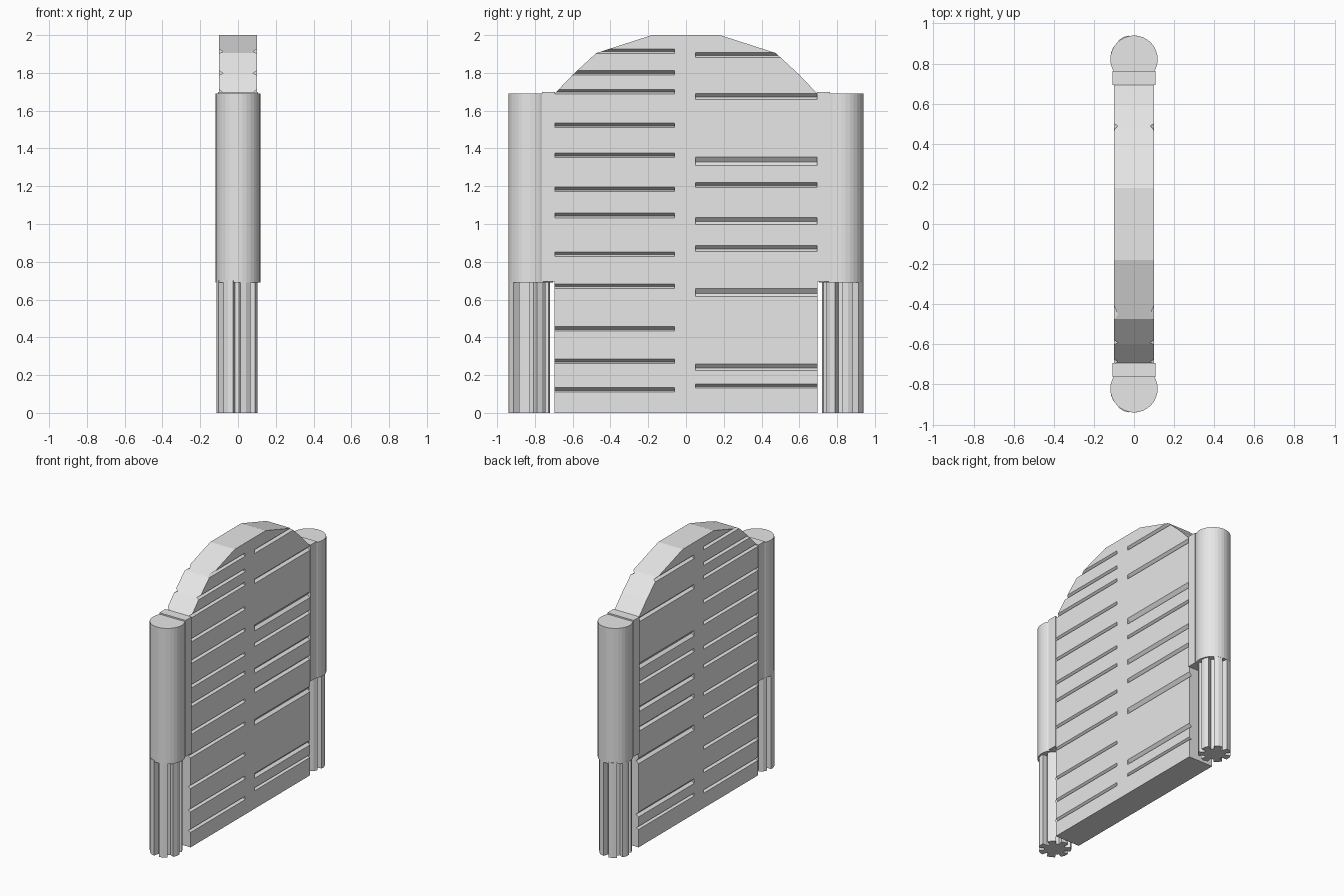
import bpy
import bmesh
from math import sin, cos, pi

cube = bpy.data.objects.get("Cube")
if cube:
    bpy.data.objects.remove(cube, do_unlink=True)

grey = bpy.data.materials.new("light grey")
grey.use_nodes = True
grey.diffuse_color = (0.8, 0.8, 0.8, 1)
grey.node_tree.nodes["Principled BSDF"].inputs["Base Color"].default_value = (0.8, 0.8, 0.8, 1)


def add_prism(bm, points, offset):
    """Extrude a closed outline of 3D points along an offset."""
    a = [bm.verts.new(p) for p in points]
    b = [bm.verts.new([c + d for c, d in zip(p, offset)]) for p in points]
    bm.faces.new(a[::-1])
    bm.faces.new(b)
    for i in range(len(a)):
        j = (i + 1) % len(a)
        bm.faces.new((a[i], a[j], b[j], b[i]))


def finish(name, bm):
    bmesh.ops.recalc_face_normals(bm, faces=bm.faces)
    mesh = bpy.data.meshes.new(name)
    bm.to_mesh(mesh)
    bm.free()
    mesh.materials.append(grey)
    obj = bpy.data.objects.new(name, mesh)
    bpy.context.collection.objects.link(obj)
    return obj


def prism(name, points, offset):
    bm = bmesh.new()
    add_prism(bm, points, offset)
    return finish(name, bm)


# Arched panel
half = [(0.695, 0), (0.695, 1.69), (0.6, 1.79), (0.475, 1.905), (0.18, 2.0)]
outline = half + [(-y, z) for y, z in reversed(half)]
panel = prism("arched_panel", [(-0.1, y, z) for y, z in outline], (0.2, 0, 0))

# V grooves on both faces: (middle height, width)
front_grooves = [(z, 0.024) for z in (1.915, 1.80, 1.70, 1.522, 1.363, 1.183,
                                      1.045, 0.841, 0.671, 0.445, 0.273, 0.122)]
rear_grooves = [(1.895, 0.028), (1.675, 0.032), (1.332, 0.044), (1.207, 0.025),
                (1.016, 0.036), (0.87, 0.032), (0.637, 0.042), (0.242, 0.036),
                (0.143, 0.022)]
bm = bmesh.new()
for grooves, start, length in ((front_grooves, -0.06, -0.75), (rear_grooves, 0.05, 0.75)):
    for z, w in grooves:
        for s in (-1, 1):
            add_prism(bm, [(s * 0.08, start, z - w * 0.1), (s * 0.1, start, z + w / 2),
                           (s * 0.12, start, z), (s * 0.1, start, z - w / 2)],
                      (0, length, 0))
cutter = finish("groove_cutter", bm)
cutter.hide_render = True
cut = panel.modifiers.new("grooves", "BOOLEAN")
cut.operation = "DIFFERENCE"
cut.solver = "EXACT"
cut.object = cutter
bpy.context.view_layer.objects.active = panel
bpy.ops.object.modifier_apply(modifier=cut.name)
bpy.data.objects.remove(cutter, do_unlink=True)

SIDES = 32
TEETH = 7
for side, s in (("front", -1), ("rear", 1)):
    # Round upper post
    ring = [(0.118 * sin(2 * pi * i / SIDES), s * (0.822 + 0.118 * cos(2 * pi * i / SIDES)), 0.69)
            for i in range(SIDES)]
    prism(side + "_post", ring, (0, 0, 1.0))

    # Plate joining post to panel
    prism(side + "_joining_plate",
          [(x, s * y, 0.695) for x, y in ((-0.107, 0.693), (0.107, 0.693),
                                          (0.107, 0.763), (-0.107, 0.763))], (0, 0, 1.005))

    # Fluted lower leg, with one flute facing outward
    gear = []
    for i in range(TEETH):
        for r, shift in ((0.072, -0.16), (0.072, 0.16), (0.109, 0.2), (0.111, 0.5), (0.109, 0.8)):
            a = 2 * pi * (i + shift) / TEETH
            gear.append((-0.006 + r * sin(a), s * (0.832 + r * cos(a)), 0))
    prism(side + "_fluted_leg", gear, (0, 0, 0.7))
